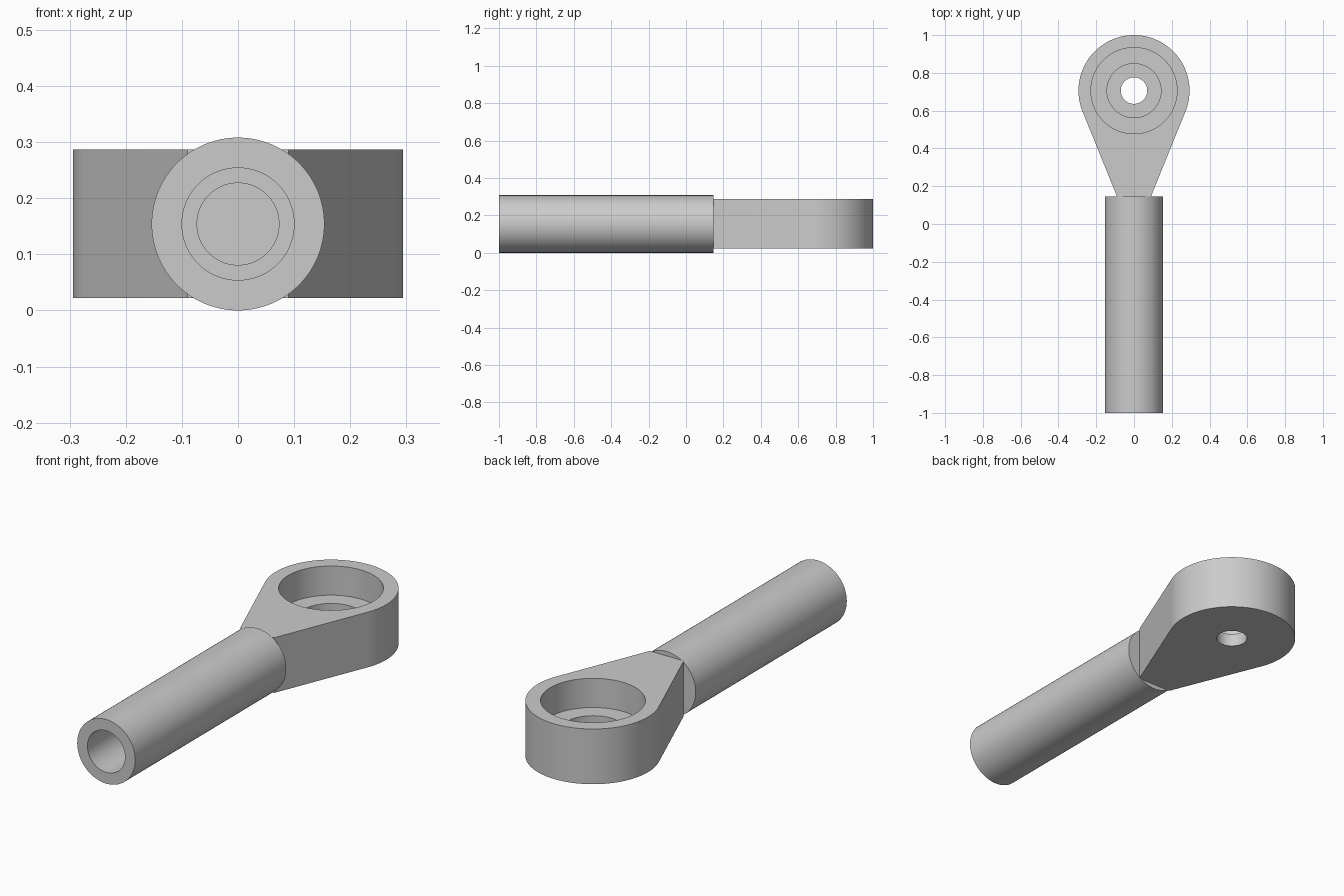
import bpy, bmesh, math
from mathutils import Matrix

if "Cube" in bpy.data.objects:
    bpy.data.objects.remove(bpy.data.objects["Cube"])

SEG = 96
EYE_Y, EYE_R = 0.706, 0.294        # centre and radius of the eye
Z0, Z1 = 0.022, 0.287              # bottom and top of the eye
ROD_R, ROD_END = 0.154, 0.146      # rod radius and where it meets the eye
NECK = 0.09                        # half width of the eye at the rod

steel = bpy.data.materials.new("light grey")
steel.diffuse_color = (0.6, 0.6, 0.6, 1)
steel.use_nodes = True
steel.node_tree.nodes["Principled BSDF"].inputs["Base Color"].default_value = steel.diffuse_color


def make_object(name, bm):
    bmesh.ops.recalc_face_normals(bm, faces=bm.faces)
    mesh = bpy.data.meshes.new(name)
    bm.to_mesh(mesh)
    bm.free()
    mesh.materials.append(steel)
    ob = bpy.data.objects.new(name, mesh)
    bpy.context.collection.objects.link(ob)
    return ob


def lathe(name, profile, matrix):
    """Spin (radius, height) points about z, then place the solid."""
    bm = bmesh.new()
    verts = [bm.verts.new((r, 0, h)) for r, h in profile]
    edges = [bm.edges.new(pair) for pair in zip(verts, verts[1:])]
    bmesh.ops.spin(bm, geom=verts + edges, cent=(0, 0, 0), axis=(0, 0, 1),
                   angle=math.tau, steps=SEG, use_duplicate=False)
    bmesh.ops.remove_doubles(bm, verts=bm.verts, dist=1e-5)
    bmesh.ops.transform(bm, matrix=matrix, verts=bm.verts)
    return make_object(name, bm)


def smooth(ob):
    bpy.ops.object.select_all(action='DESELECT')
    ob.select_set(True)
    bpy.context.view_layer.objects.active = ob
    bpy.ops.object.shade_smooth_by_angle(angle=math.radians(30))


# Rod with a stepped blind bore opening at the front
along_y = Matrix.Translation((0, -1, ROD_R)) @ Matrix.Rotation(-math.pi / 2, 4, 'X')
length = 1 + ROD_END
rod = lathe("rod", [(0, length), (ROD_R, length), (ROD_R, 0), (0.1, 0),
                    (0.1, 0.75), (0.073, 0.75), (0.073, 0.95), (0, 0.95)], along_y)
smooth(rod)

# Eye: round end with straight sides tangent to it, narrowing to the rod
dy = EYE_Y - ROD_END
tilt = math.asin(EYE_R / math.hypot(NECK, dy)) - math.atan2(NECK, dy)
outline = [(-NECK, ROD_END), (NECK, ROD_END)]
for i in range(SEG + 1):
    a = -tilt + (math.pi + 2 * tilt) * i / SEG
    outline.append((EYE_R * math.cos(a), EYE_Y + EYE_R * math.sin(a)))
bm = bmesh.new()
base = bm.faces.new([bm.verts.new((x, y, Z0)) for x, y in outline])
top = bmesh.ops.extrude_face_region(bm, geom=[base])["geom"]
bmesh.ops.translate(bm, vec=(0, 0, Z1 - Z0),
                    verts=[g for g in top if isinstance(g, bmesh.types.BMVert)])
eye = make_object("eye", bm)

# Stepped socket through the eye
socket = lathe("socket_cutter",
               [(0, -0.1), (0.07, -0.1), (0.07, 0.085), (0.143, 0.085),
                (0.143, 0.147), (0.228, 0.147), (0.228, 0.4), (0, 0.4)],
               Matrix.Translation((0, EYE_Y, 0)))
socket.hide_render = True
socket.hide_set(True)
cut = eye.modifiers.new("socket", 'BOOLEAN')
cut.operation = 'DIFFERENCE'
cut.solver = 'EXACT'
cut.object = socket
bpy.context.view_layer.objects.active = eye
eye.select_set(True)
bpy.ops.object.modifier_apply(modifier=cut.name)
smooth(eye)
